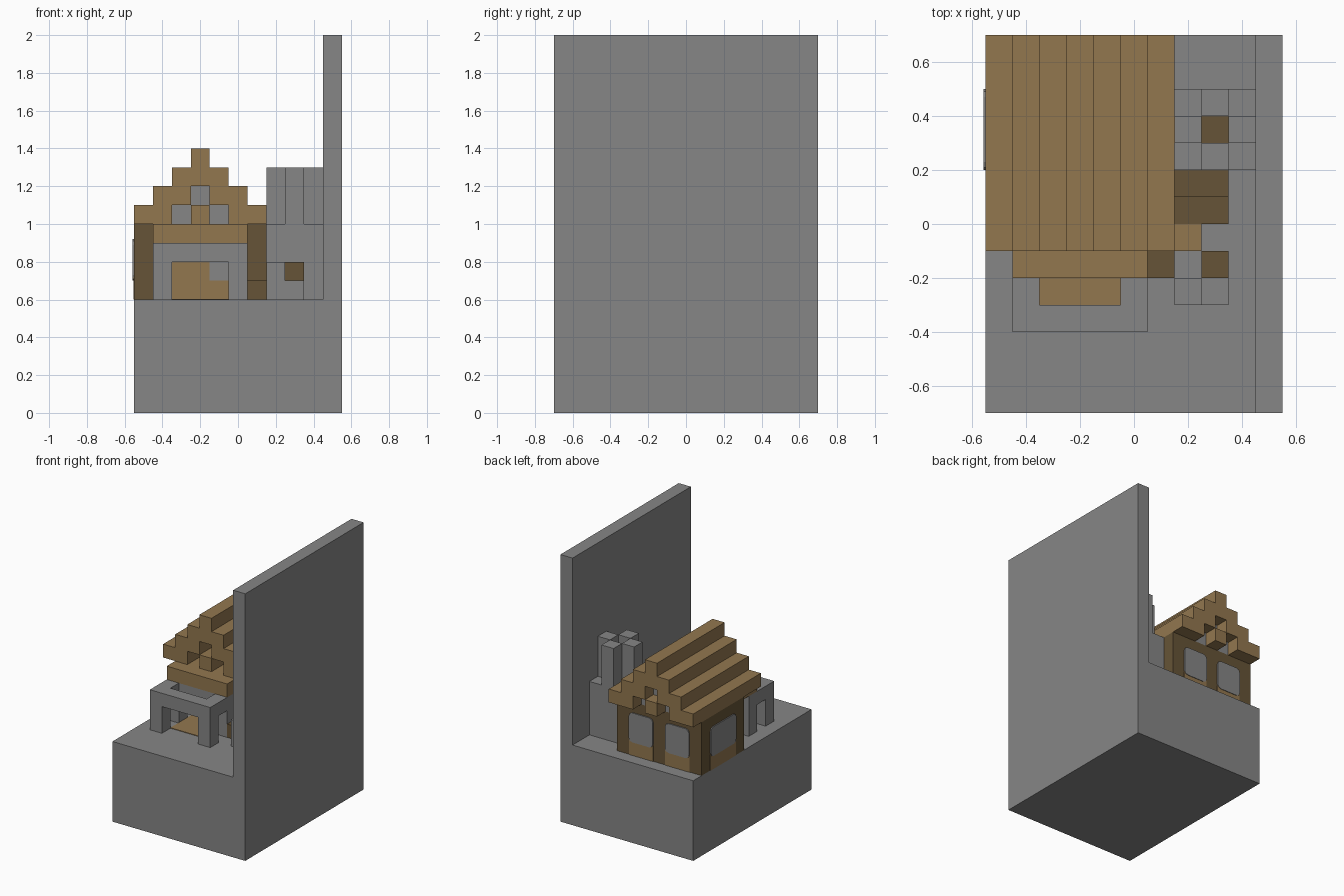
import bpy, bmesh
from mathutils import Vector

cube = bpy.data.objects.get("Cube")
if cube:
    bpy.data.objects.remove(cube, do_unlink=True)


def material(name, rgb):
    m = bpy.data.materials.new(name)
    m.use_nodes = True
    m.diffuse_color = (*rgb, 1)
    m.node_tree.nodes["Principled BSDF"].inputs["Base Color"].default_value = (*rgb, 1)
    return m


GREY = material("stone grey", (0.24, 0.24, 0.24))
TAN = material("light wood", (0.29, 0.185, 0.078))
DARK = material("dark wood", (0.133, 0.088, 0.038))


def add_box(bm, x, y, z):
    """Add an axis-aligned box given as three (low, high) ranges."""
    geo = bmesh.ops.create_cube(bm, size=1)
    for v in geo["verts"]:
        v.co = Vector([(a + b) / 2 + c * (b - a) for (a, b), c in zip((x, y, z), v.co)])


def part(name, mat, *boxes, chamfer_axis=None):
    bm = bmesh.new()
    for b in boxes:
        add_box(bm, *b)
    if chamfer_axis is not None:
        # cut the corners of thin window plates
        edges = [e for e in bm.edges
                 if abs((e.verts[0].co - e.verts[1].co).normalized()[chamfer_axis]) > 0.9]
        bmesh.ops.bevel(bm, geom=edges, offset=0.03, segments=2, profile=0.5, affect='EDGES')
    me = bpy.data.meshes.new(name)
    bm.to_mesh(me)
    bm.free()
    me.materials.append(mat)
    ob = bpy.data.objects.new(name, me)
    bpy.context.collection.objects.link(ob)
    return ob


MID = -0.2          # centre line of the house
GROUND = 0.6
T = 0.004           # plate thickness


def span(half):
    return (MID - half, MID + half)


# Ground block and tall side wall
part("ground_block", GREY, ((-.55, .55), (-.7, .7), (0, GROUND)))
part("cliff_wall", GREY, ((.45, .55), (-.7, .7), (GROUND, 2)))

# House body with window and sill panels
part("house_walls", DARK, (span(.35), (.1, .6), (GROUND, 1)))
for i, x in enumerate(((-.45, -.25), (-.15, .05))):
    part(f"back_sill_{i}", TAN, (x, (.6, .6 + T), (GROUND, .72)))
    part(f"back_window_{i}", GREY, (x, (.6, .6 + 2 * T), (.7, .92)), chamfer_axis=1)
for i, x in enumerate((-.55, .15)):
    out = T if x > 0 else -T
    part(f"side_sill_{i}", TAN, (sorted((x, x + out)), (.2, .5), (GROUND, .72)))
    part(f"side_window_{i}", GREY, (sorted((x, x + 2 * out)), (.2, .5), (.7, .92)), chamfer_axis=0)
part("front_door_panel", TAN, (span(.25), (.1 - T, .1), (GROUND, .9)))
part("front_window", GREY, ((-.15, -.05), (.1 - 2 * T, .1), (.7, .8)))

# Stepped roof shell, open under the gables
roof = []
for i, (outer, inner) in enumerate(((.35, .15), (.25, .05))):
    z = (1 + i * .1, 1.1 + i * .1)
    roof += [((MID - outer, MID - inner), (-.1, .7), z),
             ((MID + inner, MID + outer), (-.1, .7), z)]
roof += [(span(.15), (-.1, .7), (1.2, 1.3)), (span(.05), (-.1, .7), (1.3, 1.4))]
part("stepped_roof", TAN, *roof)
part("ridge_support", TAN, (span(.05), (-.1, .7), (1, 1.1)))
part("gable_infill", GREY, (span(.15), (.1, .6), (1, 1.1)), (span(.05), (.1, .6), (1.1, 1.2)))

# Porch: beam, open stone canopy on legs, wooden floor
part("porch_beam", TAN, (span(.25), (-.2, .1), (.9, 1)))
part("porch_canopy", GREY,
     (span(.25), (-.4, -.3), (.8, .9)),
     ((-.45, -.35), (-.3, -.1), (.8, .9)),
     ((-.05, .05), (-.3, -.1), (.8, .9)),
     (span(.15), (-.2, -.1), (.8, .9)))
legs = [(x, y, (GROUND, .8)) for x in ((-.45, -.35), (-.05, .05))
        for y in ((-.4, -.3), (-.2, -.1))]
part("porch_legs", GREY, *legs)
part("porch_floor", TAN, (span(.15), (-.3, .1), (GROUND, GROUND + T)))

# Chimney stack with four prongs around a dark flue
part("chimney_base", GREY, ((.15, .45), (.2, .5), (GROUND, 1)))
prongs = [((.3 + dx - .05, .3 + dx + .05), (.35 + dy - .05, .35 + dy + .05), (1, 1.3))
          for dx, dy in ((.1, 0), (-.1, 0), (0, .1), (0, -.1))]
part("chimney_prongs", GREY, *prongs)
part("chimney_flue", DARK, ((.25, .35), (.3, .4), (1, 1 + T)))

# Yard: stone blocks, wooden crates and steps
part("yard_stones", GREY, ((.15, .25), (-.3, -.2), (GROUND, .8)),
     ((.25, .35), (-.3, -.2), (GROUND, .7)))
part("yard_crate", DARK, ((.25, .35), (-.2, -.1), (GROUND, .8)))
part("side_block", DARK, ((.05, .15), (-.2, -.1), (GROUND, .7)))
part("side_plank", TAN, ((.15, .25), (-.1, 0), (GROUND, .7)))
part("side_steps", DARK, ((.15, .35), (0, .1), (GROUND, .7)), ((.15, .35), (.1, .2), (GROUND, .8)))
